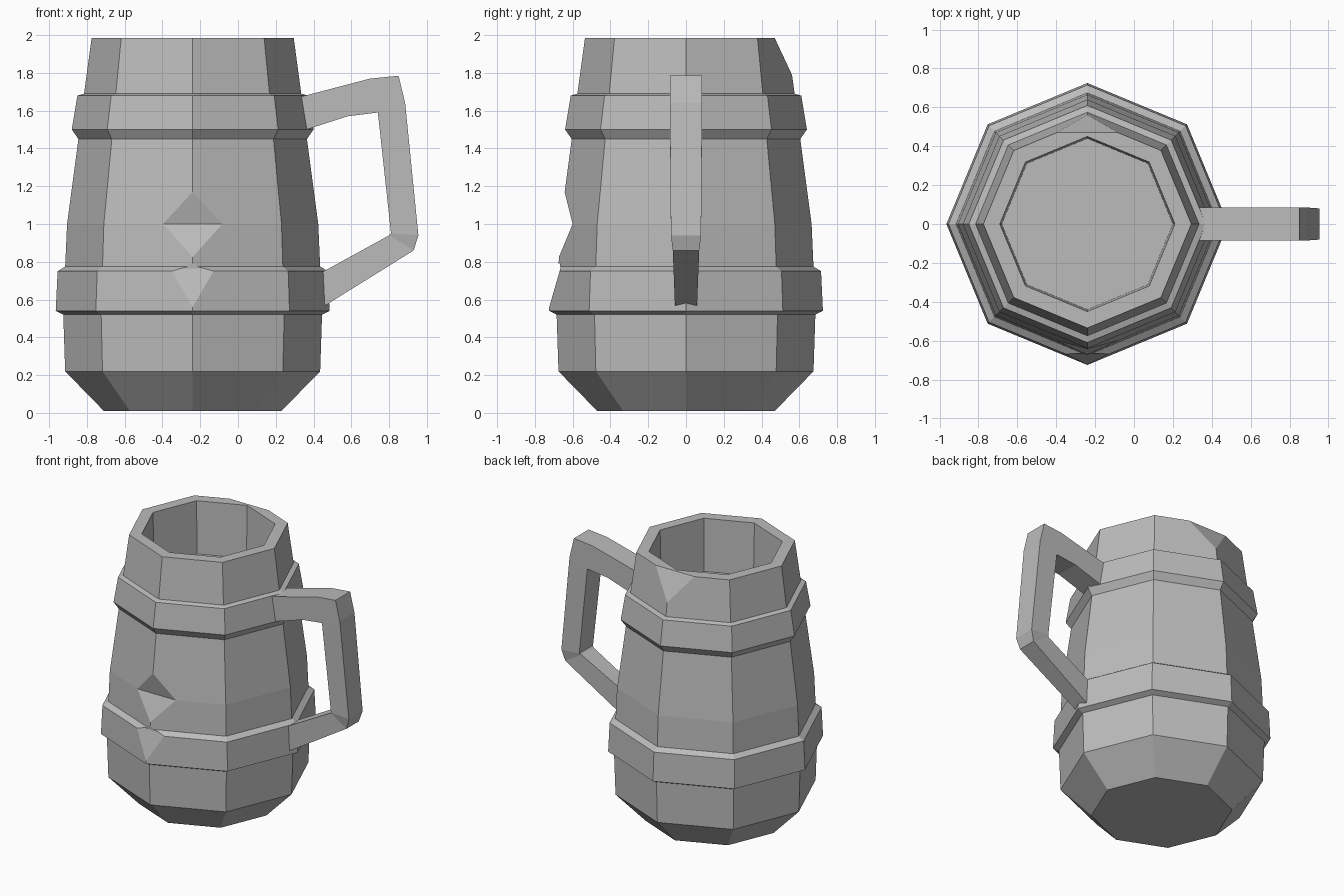
import bpy, bmesh, math
from mathutils import Vector

if "Cube" in bpy.data.objects:
    bpy.data.objects.remove(bpy.data.objects["Cube"])

SIDES = 8
CENTRE_X = -0.24

stone = bpy.data.materials.new("plain grey")
stone.use_nodes = True
stone.diffuse_color = (0.5, 0.5, 0.5, 1)
stone.node_tree.nodes["Principled BSDF"].inputs["Base Color"].default_value = (0.5, 0.5, 0.5, 1)


def finish(name, bm):
    bmesh.ops.recalc_face_normals(bm, faces=bm.faces)
    mesh = bpy.data.meshes.new(name)
    bm.to_mesh(mesh)
    bm.free()
    mesh.materials.append(stone)
    obj = bpy.data.objects.new(name, mesh)
    bpy.context.collection.objects.link(obj)
    return obj


def loft(name, rings):
    """Closed solid through a list of rings of equal size."""
    bm = bmesh.new()
    loops = [[bm.verts.new(p) for p in ring] for ring in rings]
    n = len(loops[0])
    for a, b in zip(loops, loops[1:]):
        for i in range(n):
            j = (i + 1) % n
            bm.faces.new((a[i], a[j], b[j], b[i]))
    bm.faces.new(loops[0][::-1])
    bm.faces.new(loops[-1])
    return finish(name, bm)


def octagon(radius, z):
    angles = [math.tau * i / SIDES for i in range(SIDES)]
    return [Vector((CENTRE_X + radius * math.cos(a), radius * math.sin(a), z)) for a in angles]


def chip(target, name, outline):
    """Cut a straight nick out of the target with a prism running along x."""
    cutter = loft(name, [[(x, y, z) for y, z in outline] for x in (-0.9, 0.5)])
    cutter.hide_render = True
    cutter.hide_set(True)
    cutter.display_type = 'WIRE'
    cut = target.modifiers.new(name, 'BOOLEAN')
    cut.operation = 'DIFFERENCE'
    cut.solver = 'EXACT'
    cut.object = cutter
    bpy.context.view_layer.objects.active = target
    bpy.ops.object.modifier_apply(modifier=name)
    bpy.data.objects.remove(cutter)


# Tankard: outside up to the rim, then down the inside to the drink level
profile = [(0.47, 0.01), (0.675, 0.22), (0.685, 0.52), (0.725, 0.54),
           (0.715, 0.75), (0.675, 0.775), (0.665, 1.0), (0.605, 1.45),
           (0.64, 1.5), (0.61, 1.68), (0.575, 1.69), (0.535, 1.985),
           (0.45, 1.985), (0.44, 1.6)]
body = loft("tankard_body", [octagon(r, z) for r, z in profile])

# Worn nicks: front wall, lower band and back of the rim
chip(body, "wall_nick", [(-0.645, 1.18), (-0.6, 1.0), (-0.675, 0.82), (-0.95, 1.0)])
chip(body, "band_nick", [(-0.727, 0.55), (-0.665, 0.765), (-0.667, 0.79), (-0.95, 0.79), (-0.95, 0.55)])
chip(body, "rim_nick", [(0.465, 1.995), (0.575, 1.76), (0.9, 1.76), (0.9, 1.995)])

# Handle: outer point, inner point and half width at each station
stations = [((0.28, 1.66), (0.30, 1.48), 0.085), ((0.70, 1.77), (0.58, 1.57), 0.085),
            ((0.85, 1.785), (0.74, 1.59), 0.085), ((0.885, 1.64), (0.745, 1.55), 0.085),
            ((0.955, 0.94), (0.81, 0.95), 0.08), ((0.93, 0.86), (0.80, 0.94), 0.07),
            ((0.40, 0.53), (0.40, 0.72), 0.057)]
loft("handle", [[(o[0], -w, o[1]), (o[0], w, o[1]), (i[0], w, i[1]), (i[0], -w, i[1])]
                for o, i, w in stations])
